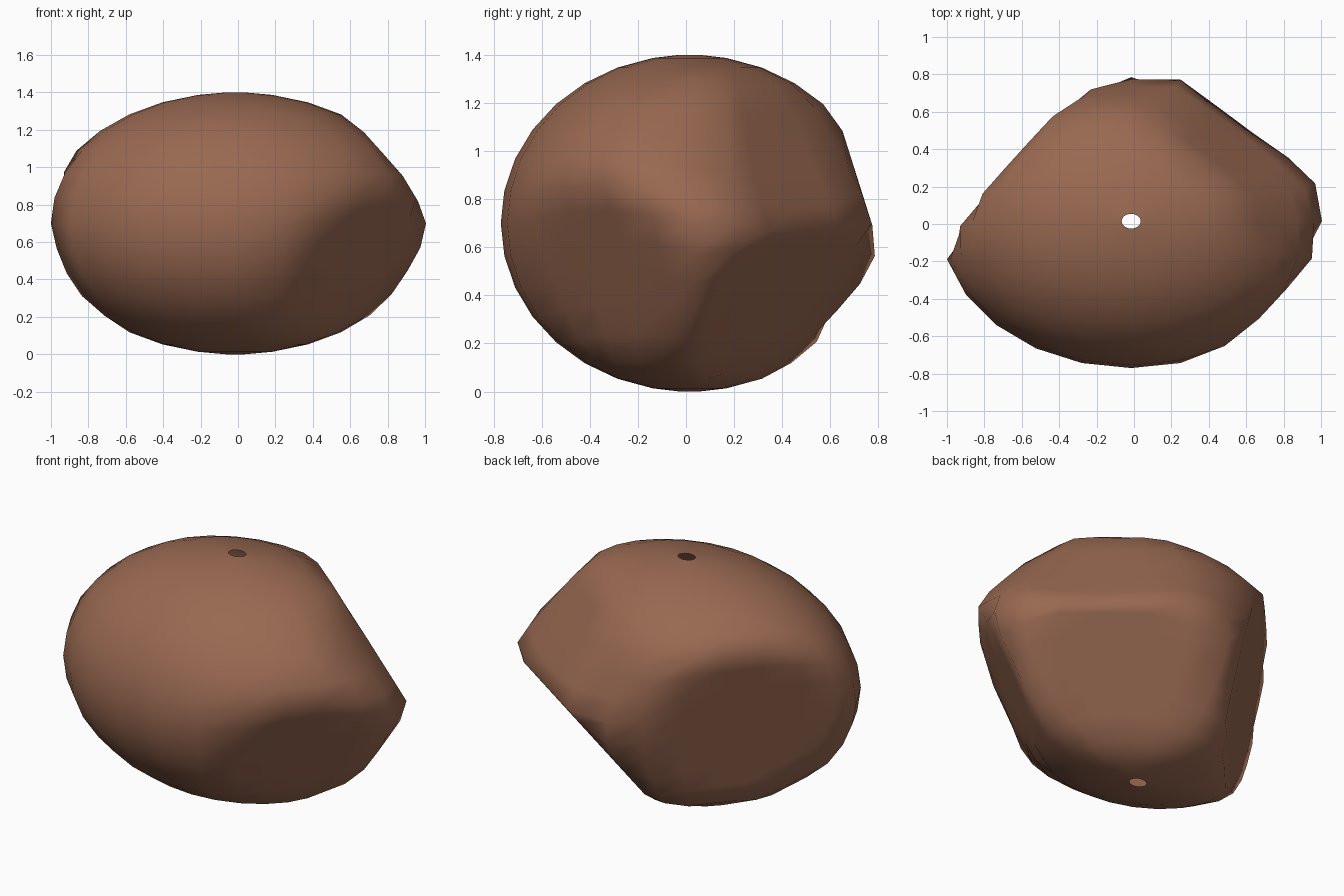
import bpy, bmesh, math
from mathutils import Vector

if "Cube" in bpy.data.objects:
    bpy.data.objects.remove(bpy.data.objects["Cube"])

# Boulder: a lathed ellipsoid, open at both poles, pressed flat on several sides
CENTRE = Vector((-0.015, 0.015, 0.697))
RADII = Vector((1.02, 0.785, 0.70))
SEGS, RINGS = 24, 16

# Flattening planes: normal and distance from (0, 0, 0.70)
PLANES = [
    ((0.75, 0.14, 0.64), 0.80),      # right, upper
    ((0.55, 0.685, 0.475), 0.68),    # back right, upper
    ((0.44, 0.657, -0.61), 0.62),    # back right, lower
    ((-0.72, 0.65, -0.22), 0.605),   # back left
    ((0.67, -0.61, -0.42), 0.695),   # front right, lower
    ((0.0, 0.95, 0.30), 0.735),      # back
]


def flatten(p):
    p = p - Vector((0, 0, 0.70))
    for n, d in PLANES:
        n = Vector(n).normalized()
        over = p.dot(n) - d
        if over > 0:
            p = p - n * over
    return p + Vector((0, 0, 0.70))


bm = bmesh.new()
rings = []
for i in range(RINGS + 1):
    lat = math.radians(-90 + 180 * i / RINGS)
    r = max(math.cos(lat), 0.05)    # small opening at each pole
    ring = []
    for j in range(SEGS):
        a = 2 * math.pi * j / SEGS
        p = Vector((r * math.cos(a) * RADII.x, r * math.sin(a) * RADII.y,
                    math.sin(lat) * RADII.z))
        ring.append(bm.verts.new(flatten(CENTRE + p)))
    rings.append(ring)
for lo, hi in zip(rings, rings[1:]):
    for j in range(SEGS):
        k = (j + 1) % SEGS
        bm.faces.new((lo[j], lo[k], hi[k], hi[j])).smooth = True

# Rest on the ground
low = min(v.co.z for v in bm.verts)
for v in bm.verts:
    v.co.z -= low

mesh = bpy.data.meshes.new("boulder")
bm.to_mesh(mesh)
bm.free()
mat = bpy.data.materials.new("brown stone")
mat.diffuse_color = (0.318, 0.141, 0.083, 1)
mat.use_nodes = True
mat.node_tree.nodes["Principled BSDF"].inputs["Base Color"].default_value = mat.diffuse_color
mesh.materials.append(mat)
bpy.context.collection.objects.link(bpy.data.objects.new("boulder", mesh))
